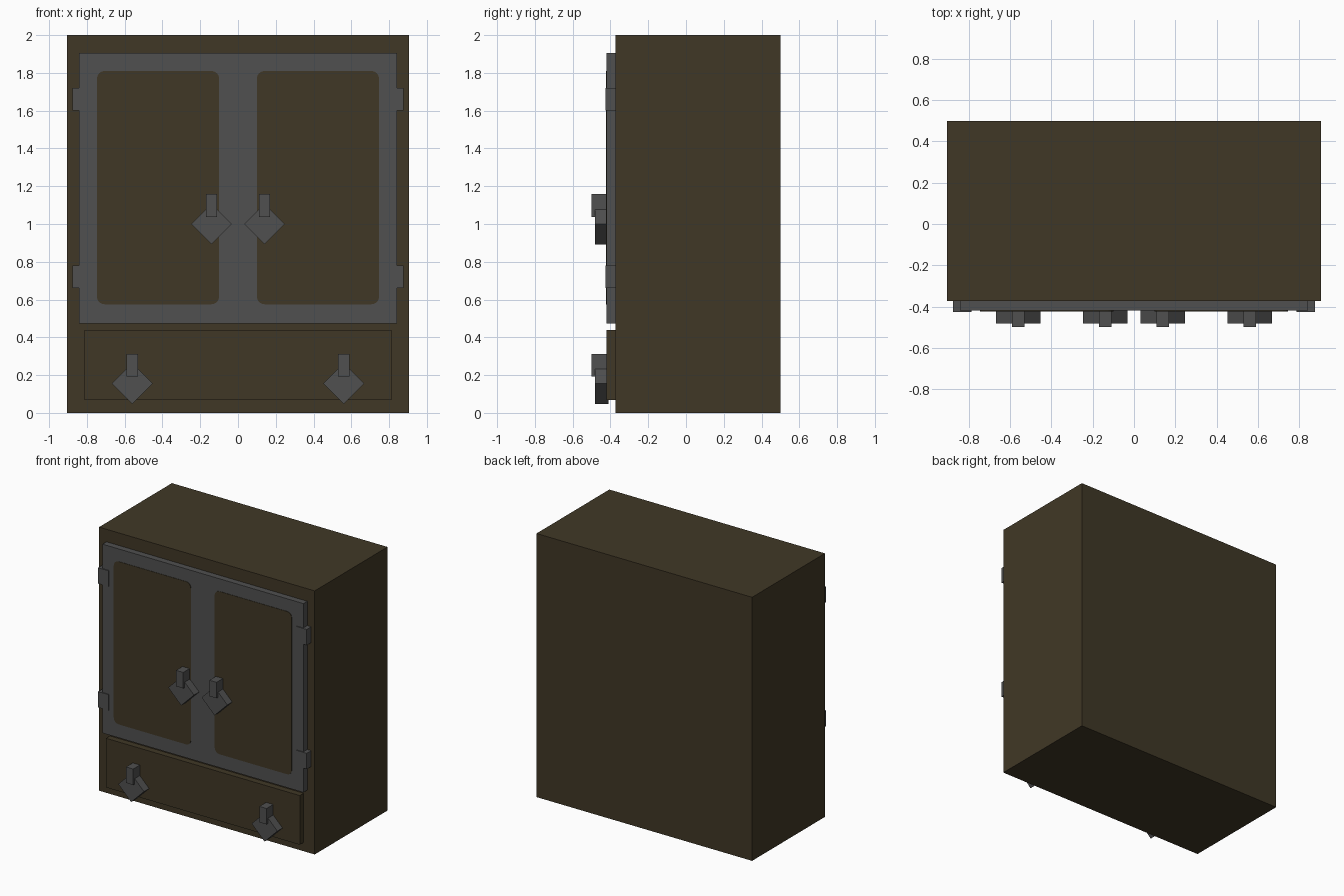
import bpy, bmesh, math
from mathutils import Matrix

if "Cube" in bpy.data.objects:
    bpy.data.objects.remove(bpy.data.objects["Cube"])


def material(name, rgb):
    m = bpy.data.materials.new(name)
    m.diffuse_color = (*rgb, 1)
    m.use_nodes = True
    m.node_tree.nodes["Principled BSDF"].inputs["Base Color"].default_value = m.diffuse_color
    return m


wood = material("dark_brown_wood", (0.051, 0.039, 0.019))
metal = material("grey_metal", (0.080, 0.080, 0.080))


def finish(name, bm, mat):
    bmesh.ops.recalc_face_normals(bm, faces=bm.faces)
    mesh = bpy.data.meshes.new(name)
    bm.to_mesh(mesh)
    bm.free()
    mesh.materials.append(mat)
    ob = bpy.data.objects.new(name, mesh)
    bpy.context.collection.objects.link(ob)
    return ob


def box(name, x, y, z, mat, turn=0):
    """Box from (min, max) ranges, optionally turned about its y axis."""
    size = [b - a for a, b in (x, y, z)]
    centre = [(a + b) / 2 for a, b in (x, y, z)]
    bm = bmesh.new()
    bmesh.ops.create_cube(bm, size=1, matrix=Matrix.Translation(centre)
                          @ Matrix.Rotation(turn, 4, 'Y')
                          @ Matrix.Diagonal((*size, 1)))
    return finish(name, bm, mat)


def rounded_plate(name, x, y, z, radius, mat):
    """Thin plate facing the front with rounded corners."""
    bm = bmesh.new()
    verts = []
    corners = ((x[1], z[1], 1, 1), (x[0], z[1], -1, 1),
               (x[0], z[0], -1, -1), (x[1], z[0], 1, -1))
    for i, (cx, cz, sx, sz) in enumerate(corners):
        for k in range(5):
            a = math.pi / 2 * (i + k / 4)
            verts.append(bm.verts.new((cx + radius * (math.cos(a) - sx), y[0],
                                       cz + radius * (math.sin(a) - sz))))
    face = bm.faces.new(verts)
    out = bmesh.ops.extrude_face_region(bm, geom=[face])
    moved = [g for g in out["geom"] if isinstance(g, bmesh.types.BMVert)]
    bmesh.ops.translate(bm, verts=moved, vec=(0, y[1] - y[0], 0))
    return finish(name, bm, mat)


# Cabinet carcass, door slab and drawer front
box("cabinet_body", (-0.905, 0.905), (-0.373, 0.5), (0, 2), wood)
box("door_frame", (-0.843, 0.843), (-0.42, -0.37), (0.472, 1.905), metal)
box("drawer_front", (-0.813, 0.813), (-0.42, -0.37), (0.067, 0.44), wood)


def handle(name, x, z):
    """Diamond backplate with an upright grip."""
    h = 0.108 / math.sqrt(2)
    box(name + "_plate", (x - h, x + h), (-0.482, -0.41),
        (z - h, z + h), metal, math.pi / 4)
    box(name + "_grip", (x - 0.03, x + 0.03), (-0.5, -0.41),
        (z + 0.037, z + 0.158), metal)


for side, label in ((-1, "left"), (1, "right")):
    # Wooden panel painted on each door
    rounded_plate("door_panel_" + label, sorted((side * 0.1, side * 0.747)),
                  (-0.423, -0.419), (0.575, 1.81), 0.04, wood)
    # Hinges at the outer edges
    for z, level in ((0.72, "lower"), (1.66, "upper")):
        box(f"hinge_{level}_{label}", sorted((side * 0.788, side * 0.876)),
            (-0.427, -0.37), (z - 0.06, z + 0.06), metal)
    handle("door_handle_" + label, side * 0.14, 1.0)
    handle("drawer_handle_" + label, side * 0.56, 0.155)
